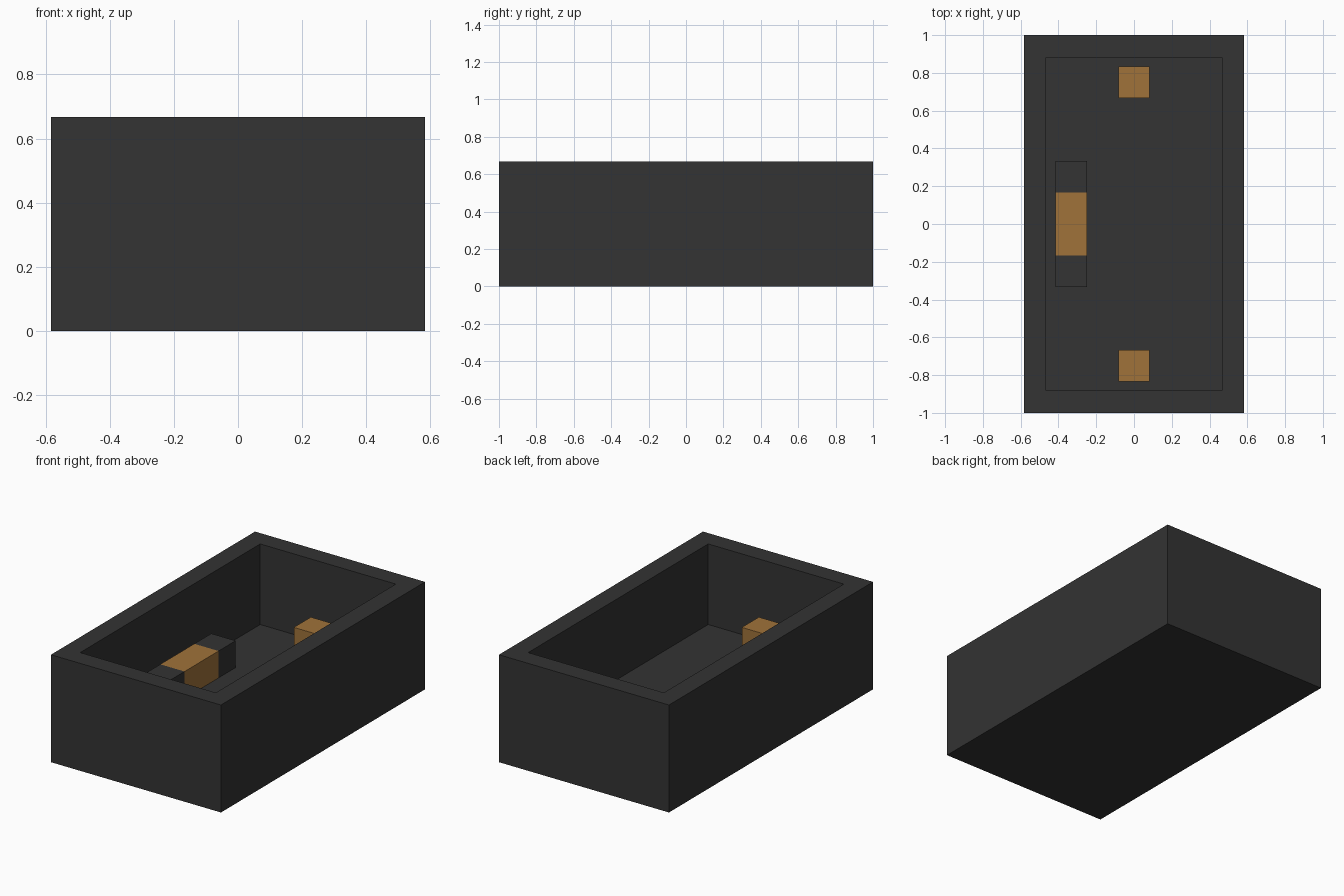
import bpy
import bmesh
from mathutils import Matrix, Vector

U = 1 / 12  # modular unit: the model is 14 x 24 x 8 units

if "Cube" in bpy.data.objects:
    bpy.data.objects.remove(bpy.data.objects["Cube"])


def make_material(name, color):
    mat = bpy.data.materials.new(name)
    mat.use_nodes = True
    mat.diffuse_color = color
    bsdf = next(n for n in mat.node_tree.nodes if n.type == "BSDF_PRINCIPLED")
    bsdf.inputs["Base Color"].default_value = color
    return mat


charcoal = make_material("charcoal", (0.033, 0.033, 0.033, 1))
gold = make_material("brass", (0.35, 0.17, 0.042, 1))


def finish(bm, name, mat):
    mesh = bpy.data.meshes.new(name)
    bm.to_mesh(mesh)
    bm.free()
    mesh.materials.append(mat)
    obj = bpy.data.objects.new(name, mesh)
    bpy.context.collection.objects.link(obj)
    return obj


def new_box(lo, hi):
    """Box between two corners given in modular units."""
    lo, hi = Vector(lo) * U, Vector(hi) * U
    bm = bmesh.new()
    matrix = Matrix.Translation((lo + hi) / 2) @ Matrix.Diagonal((*(hi - lo), 1))
    bmesh.ops.create_cube(bm, size=1, matrix=matrix)
    return bm


# Open tray: inset the top face for the rim, then push it down to the floor
bm = new_box((-7, -12, 0), (7, 12, 8))
top = max(bm.faces, key=lambda f: f.calc_center_median().z)
bmesh.ops.inset_region(bm, faces=[top], thickness=2 * U)
floor = bmesh.ops.extrude_face_region(bm, geom=[top])["geom"]
bmesh.ops.translate(bm, vec=(0, 0, -6 * U),
                    verts=[v for v in floor if isinstance(v, bmesh.types.BMVert)])
if top.is_valid:
    bmesh.ops.delete(bm, geom=[top], context="FACES_ONLY")
bmesh.ops.recalc_face_normals(bm, faces=bm.faces)
finish(bm, "tray", charcoal)

# Metal contact against the side wall, flanked by dark blocks
finish(new_box((-5, -2, 2), (-3, 2, 4)), "side_contact", gold)
for name, y in (("front", -4), ("back", 2)):
    finish(new_box((-5, y, 2), (-3, y + 2, 4)), name + "_side_block", charcoal)

# Small contacts at both ends
for name, y in (("front", -10), ("back", 8)):
    finish(new_box((-1, y, 2), (1, y + 2, 4)), name + "_contact", gold)
